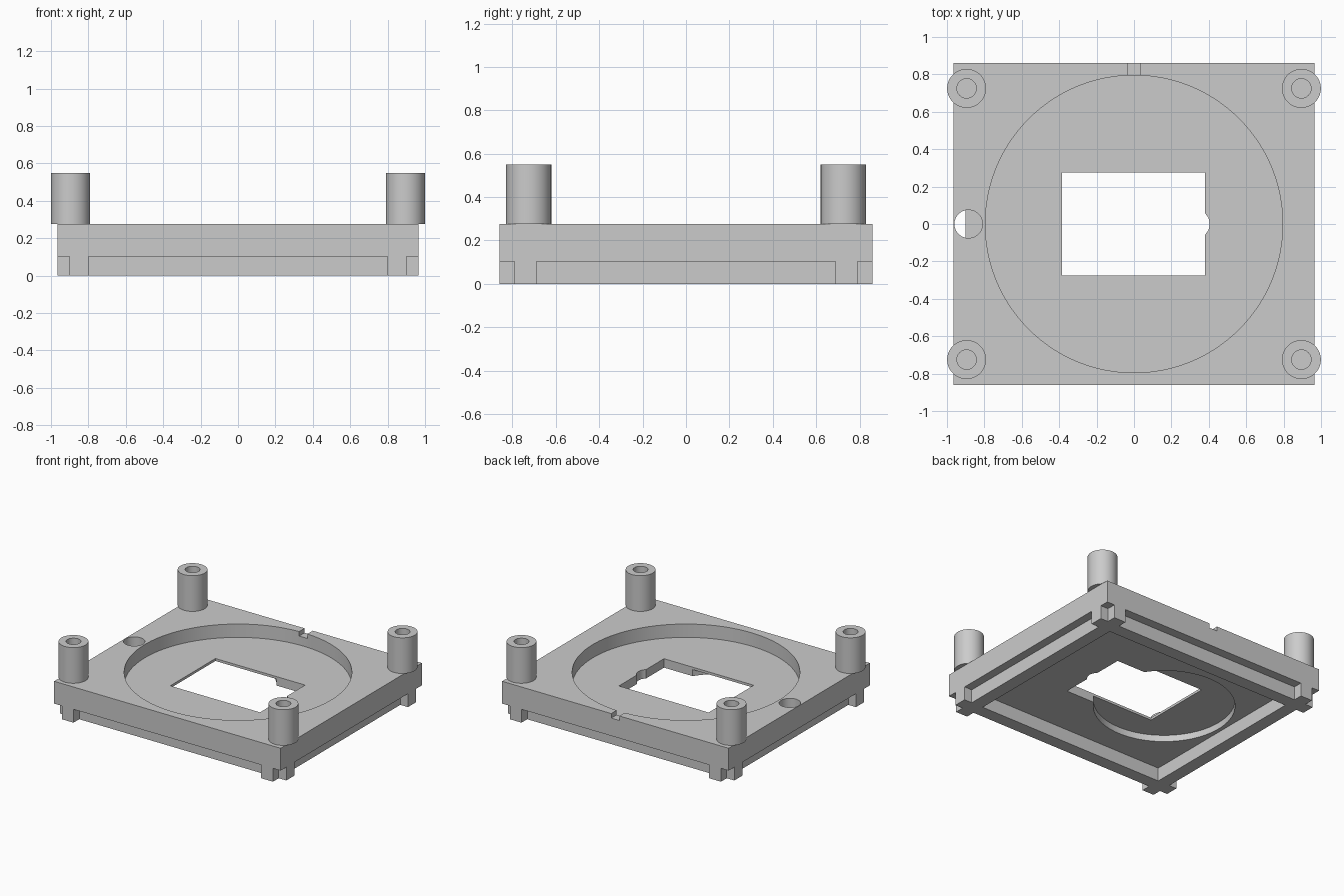
import bpy
import math

# Remove the default cube only
cube = bpy.data.objects.get("Cube")
if cube:
    bpy.data.objects.remove(cube, do_unlink=True)

# Main dimensions
HALF_X, HALF_Y = 0.965, 0.86
LEDGE, DECK, POST_TOP = 0.103, 0.275, 0.55
FLOOR = 0.172

grey = bpy.data.materials.new("plain_grey")
grey.use_nodes = True
colour = (0.6, 0.6, 0.6, 1)
grey.diffuse_color = colour
grey.node_tree.nodes["Principled BSDF"].inputs["Base Color"].default_value = colour


def finish(obj, name):
    obj.name = name
    obj.data.materials.clear()
    obj.data.materials.append(grey)
    return obj


def box(name, x0, x1, y0, y1, z0, z1):
    bpy.ops.mesh.primitive_cube_add(
        size=1, location=((x0 + x1) / 2, (y0 + y1) / 2, (z0 + z1) / 2))
    obj = bpy.context.object
    obj.scale = (x1 - x0, y1 - y0, z1 - z0)
    bpy.ops.object.transform_apply(location=True, rotation=False, scale=True)
    return finish(obj, name)


def cylinder(name, x, y, radius, z0, z1, sides=64):
    bpy.ops.mesh.primitive_cylinder_add(
        vertices=sides, radius=radius, depth=z1 - z0, location=(x, y, (z0 + z1) / 2))
    bpy.ops.object.transform_apply(location=True, rotation=False, scale=True)
    return finish(bpy.context.object, name)


def combine(target, tool, operation):
    tool.hide_render = True
    mod = target.modifiers.new("shape", 'BOOLEAN')
    mod.operation = operation
    mod.solver = 'EXACT'
    mod.object = tool
    bpy.context.view_layer.objects.active = target
    bpy.ops.object.modifier_apply(modifier=mod.name)
    bpy.data.objects.remove(tool, do_unlink=True)


def smooth(obj):
    bpy.ops.object.select_all(action='DESELECT')
    obj.select_set(True)
    bpy.context.view_layer.objects.active = obj
    bpy.ops.object.shade_smooth_by_angle(angle=math.radians(30))


# Deck plate with its round tray, window, side hole and rear slot
plate = box("base_plate", -HALF_X, HALF_X, -HALF_Y, HALF_Y, LEDGE, DECK)
cutters = [
    cylinder("tray_cutter", 0, 0, 0.795, FLOOR, 0.4, 128),
    cylinder("underside_cutter", -0.275, 0, 0.495, 0, 0.153, 96),
    box("window_cutter", -0.385, 0.38, -0.275, 0.275, 0, 0.4),
    cylinder("window_notch_cutter", 0.33, 0, 0.075, 0, 0.4),
    cylinder("side_hole_cutter", -0.885, 0, 0.075, 0, 0.4),
    box("rear_slot_cutter", -0.035, 0.035, 0.7, 0.95, DECK - 0.035, 0.4),
]
for cutter in cutters:
    combine(plate, cutter, 'DIFFERENCE')

# Skirt bars cross at the corners, so their ends form the small feet
for side in (-1, 1):
    ys = sorted((side * 0.69, side * 0.79))
    xs = sorted((side * 0.8, side * 0.9))
    combine(plate, box("long_bar", -HALF_X, HALF_X, *ys, 0, LEDGE), 'UNION')
    combine(plate, box("short_bar", *xs, -HALF_Y, HALF_Y, 0, LEDGE), 'UNION')
smooth(plate)

# Hollow corner posts
for x, x_name in ((-0.895, "right"), (0.895, "left")):
    for y, y_name in ((-0.725, "front"), (0.725, "back")):
        post = cylinder(f"{y_name}_{x_name}_post", x, y, 0.104, DECK, POST_TOP)
        combine(post, cylinder("bore_cutter", x, y, 0.052, 0.1, 0.7, 48), 'DIFFERENCE')
        smooth(post)
